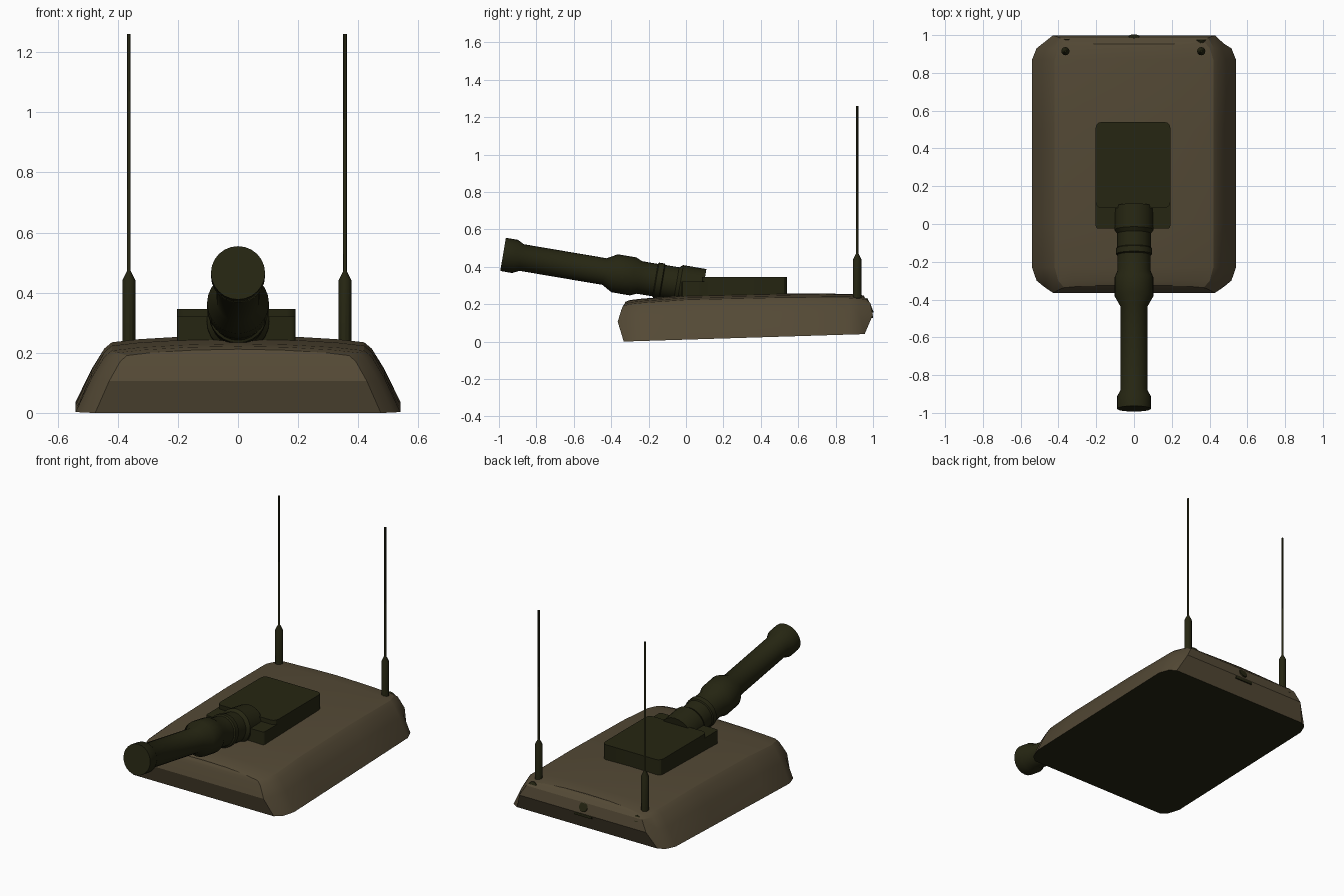
import bpy, bmesh, math
from mathutils import Vector, Matrix

if "Cube" in bpy.data.objects:
    bpy.data.objects.remove(bpy.data.objects["Cube"])


def material(name, rgb):
    m = bpy.data.materials.new(name)
    m.diffuse_color = (*rgb, 1)
    m.use_nodes = True
    m.node_tree.nodes["Principled BSDF"].inputs["Base Color"].default_value = m.diffuse_color
    return m


BROWN = material("earth_brown", (0.088, 0.067, 0.036))
OLIVE = material("dark_olive", (0.019, 0.019, 0.006))


def finish(bm, name, mats, angle=30):
    bmesh.ops.recalc_face_normals(bm, faces=bm.faces)
    me = bpy.data.meshes.new(name)
    bm.to_mesh(me)
    bm.free()
    for m in mats:
        me.materials.append(m)
    ob = bpy.data.objects.new(name, me)
    bpy.context.collection.objects.link(ob)
    bpy.ops.object.select_all(action='DESELECT')
    ob.select_set(True)
    bpy.context.view_layer.objects.active = ob
    bpy.ops.object.shade_smooth_by_angle(angle=math.radians(angle))
    return ob


def lathe(name, profile, origin, axis, sides=24):
    """Closed turned part: profile of (radius, distance along axis)."""
    bm = bmesh.new()
    rot = Vector(axis).to_track_quat('Z', 'Y')
    rings = []
    for r, s in profile:
        rings.append([bm.verts.new(Vector(origin) + rot @ Vector((
            r * math.cos(2 * math.pi * k / sides),
            r * math.sin(2 * math.pi * k / sides), s))) for k in range(sides)])
    for a, b in zip(rings, rings[1:]):
        for k in range(sides):
            n = (k + 1) % sides
            bm.faces.new((a[k], a[n], b[n], b[k]))
    bm.faces.new(rings[0])
    bm.faces.new(rings[-1])
    return finish(bm, name, [OLIVE])


def rounded_box(name, lo, hi, radius):
    lo, hi = Vector(lo), Vector(hi)
    bm = bmesh.new()
    bmesh.ops.create_cube(bm, size=1, matrix=Matrix.Translation((lo + hi) / 2)
                          @ Matrix.Diagonal((*(hi - lo), 1)))
    edges = [e for e in bm.edges
             if abs((e.verts[0].co - e.verts[1].co).normalized().z) > 0.9]
    bmesh.ops.bevel(bm, geom=edges, offset=radius, segments=3, profile=0.5,
                    affect='EDGES')
    return finish(bm, name, [OLIVE])


# Hull: half cross-section (x, height ratio) lofted along y with bulging ends
HALF = [(0.54, 0), (0.487, 0.5), (0.445, 0.81), (0.42, 0.9),
        (0.33, 0.945), (0.17, 0.985), (0, 1)]
FRONT_Y = [-0.333, -0.365, -0.345, -0.337, -0.33, -0.325, -0.325]
BACK_Y = [0.955, 0.999, 0.985, 0.968, 0.957, 0.952, 0.952]
STATIONS = [(FRONT_Y, 0.88, 0.212), (-0.30, 0.955, 0.222), (-0.23, 1, 0.23),
            (0.0, 1, 0.247), (0.5, 1, 0.258), (0.87, 1, 0.255),
            (0.93, 0.955, 0.25), (BACK_Y, 0.88, 0.245)]
bm = bmesh.new()
n = len(HALF)
loops = []
for y, sx, top in STATIONS:
    ys = y if isinstance(y, list) else [y] * n
    floor = 0.031 * (ys[0] + 0.333)
    side = []
    for sign in (-1, 1):
        side.append([(sign * x * sx, yy, floor + r * (top - floor))
                     for (x, r), yy in zip(HALF, ys)])
    loops.append([bm.verts.new(p) for p in side[0] + side[1][-2::-1]])
m = len(loops[0])
for a, b in zip(loops, loops[1:]):
    for j in range(m):
        f = bm.faces.new((a[j], a[(j + 1) % m], b[(j + 1) % m], b[j]))
        f.material_index = 1 if j == m - 1 else 0     # dark underside
for end in (loops[0], loops[-1]):
    for j in range(n - 2):
        bm.faces.new((end[j], end[j + 1], end[m - 2 - j], end[m - 1 - j]))
    bm.faces.new((end[n - 2], end[n - 1], end[n]))
finish(bm, "hull", [BROWN, OLIVE], 22)

# Gun mount: tall rear block and lower front step
rounded_box("mount_block", (-0.203, 0.085, 0.21), (0.192, 0.54, 0.346), 0.03)
rounded_box("mount_step", (-0.203, -0.025, 0.21), (0.192, 0.13, 0.32), 0.015)

# Barrel with muzzle, sleeve, collar and breech, tilted upwards
BARREL = [(0.09, 0), (0.09, 0.065), (0.072, 0.1), (0.072, 0.55),
          (0.103, 0.605), (0.103, 0.705), (0.088, 0.74), (0.088, 0.825),
          (0.096, 0.83), (0.096, 0.86), (0.089, 0.865), (0.089, 0.94),
          (0.104, 0.96), (0.104, 1.085)]
tilt = math.radians(9.6)
lathe("barrel", BARREL, (0, -0.978, 0.466),
      (0, math.cos(tilt), -math.sin(tilt)))

# Aerials with thick bases
AERIAL = [(0.022, 0.21), (0.022, 0.44), (0.006, 0.472), (0.006, 1.26)]
for name, x in (("left_aerial", -0.363), ("right_aerial", 0.356)):
    lathe(name, AERIAL, (x, 0.915, 0), (0, 0, 1), 12)

# Small dark plugs and a slot on the back
for name, x, y, z, r in (("left_plug", -0.355, 0.978, 0.2, 0.02),
                         ("right_plug", 0.355, 0.974, 0.205, 0.028),
                         ("centre_plug", 0.0, 0.988, 0.18, 0.028)):
    lathe(name, [(r, -0.006), (r, 0.006)], (x, y, z), (0, 0.93, 0.36), 12)
rounded_box("rear_slot", (-0.06, 0.985, 0.125), (0.06, 0.999, 0.14), 0.002)
